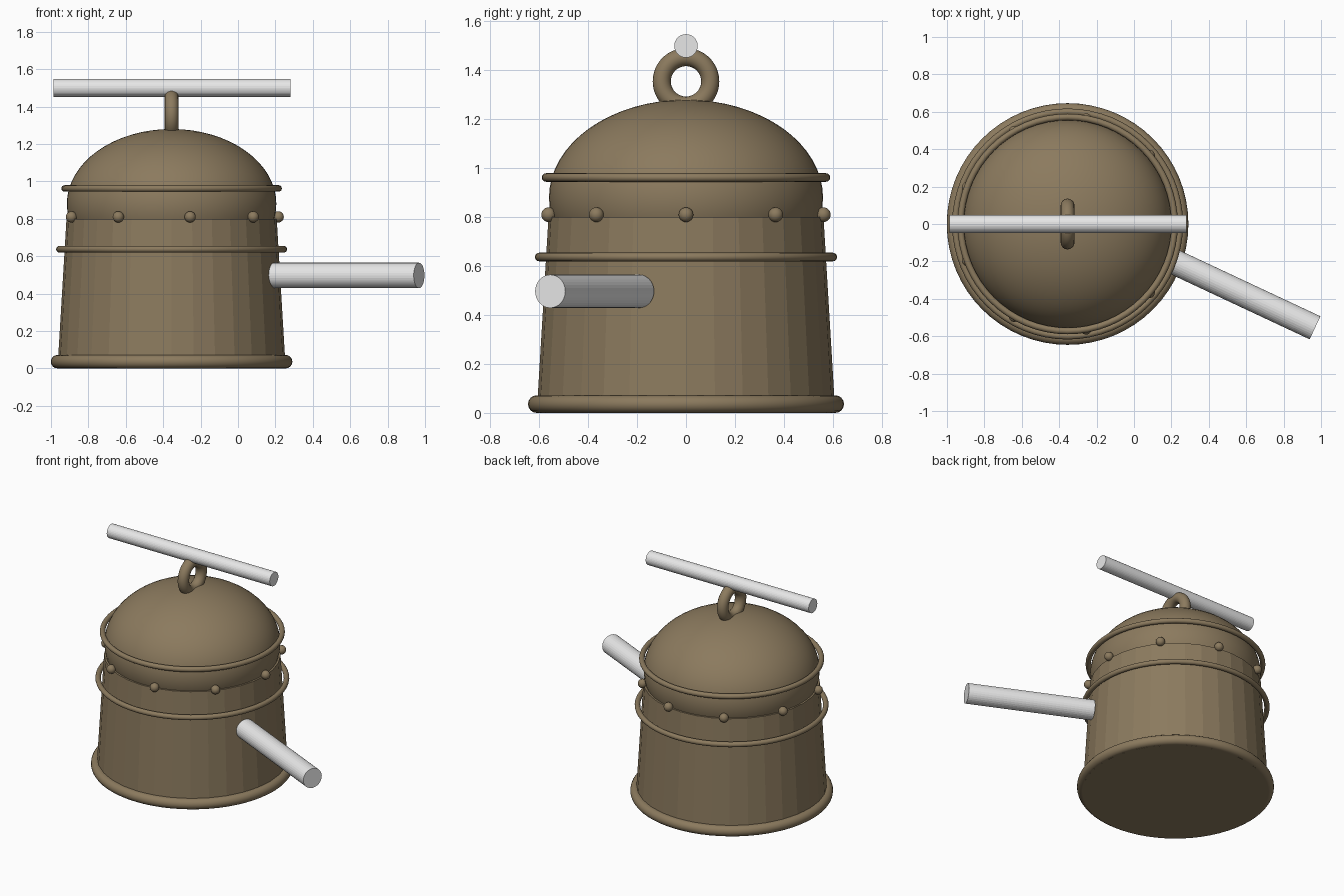
import bpy
from math import radians, cos, sin, tau
from mathutils import Vector

cube = bpy.data.objects.get("Cube")
if cube:
    bpy.data.objects.remove(cube, do_unlink=True)

CX = -0.355  # bell axis


def material(name, rgb):
    mat = bpy.data.materials.new(name)
    mat.use_nodes = True
    mat.diffuse_color = (*rgb, 1)
    mat.node_tree.nodes["Principled BSDF"].inputs["Base Color"].default_value = (*rgb, 1)
    return mat


bronze = material("bronze", (0.26, 0.195, 0.112))
steel = material("pale_steel", (0.8, 0.8, 0.8))


def finish(name, mat, smooth=False):
    obj = bpy.context.object
    obj.name = name
    obj.data.materials.append(mat)
    if smooth:
        bpy.ops.object.shade_smooth()
    return obj


def ring(name, z, major, minor, rotation=(0, 0, 0)):
    bpy.ops.mesh.primitive_torus_add(
        major_radius=major, minor_radius=minor, major_segments=64, minor_segments=16,
        location=(CX, 0, z), rotation=rotation)
    return finish(name, bronze, True)


def ball(name, location, radius, segments, rings, squash=1):
    bpy.ops.mesh.primitive_uv_sphere_add(
        segments=segments, ring_count=rings, radius=radius, location=location)
    bpy.context.object.scale.z = squash
    return finish(name, bronze, True)


def rod(name, start, end, radius):
    start, end = Vector(start), Vector(end)
    axis = end - start
    bpy.ops.mesh.primitive_cylinder_add(
        vertices=32, radius=radius, depth=axis.length, location=(start + end) / 2)
    bpy.context.object.rotation_euler = axis.to_track_quat('Z', 'Y').to_euler()
    return finish(name, steel)


# Faceted tapering body and smooth domed crown
bpy.ops.mesh.primitive_cone_add(
    vertices=32, radius1=0.61, radius2=0.562, depth=0.8, location=(CX, 0, 0.4))
finish("bell_body", bronze)
ball("dome", (CX, 0, 0.88), 0.56, 64, 32, 0.4 / 0.56)

# Rim, bands and hanging loop
ring("base_rim", 0.036, 0.61, 0.036)
ring("middle_band", 0.637, 0.6, 0.0175)
ring("upper_band", 0.962, 0.572, 0.0175)
ring("hanging_loop", 1.355, 0.099, 0.037, (0, radians(90), 0))

# Nine rivets around the shoulder
for i in range(9):
    a = tau * i / 9
    ball(f"rivet_{i + 1}", (CX + 0.57 * cos(a), 0.57 * sin(a), 0.81), 0.03, 24, 12)

# Hanging bar and striking rod
rod("hanging_bar", (-0.987, 0, 1.5), (0.28, 0, 1.5), 0.048)
rod("striking_rod", (0.193, -0.192, 0.497), (0.968, -0.555, 0.497), 0.068)
